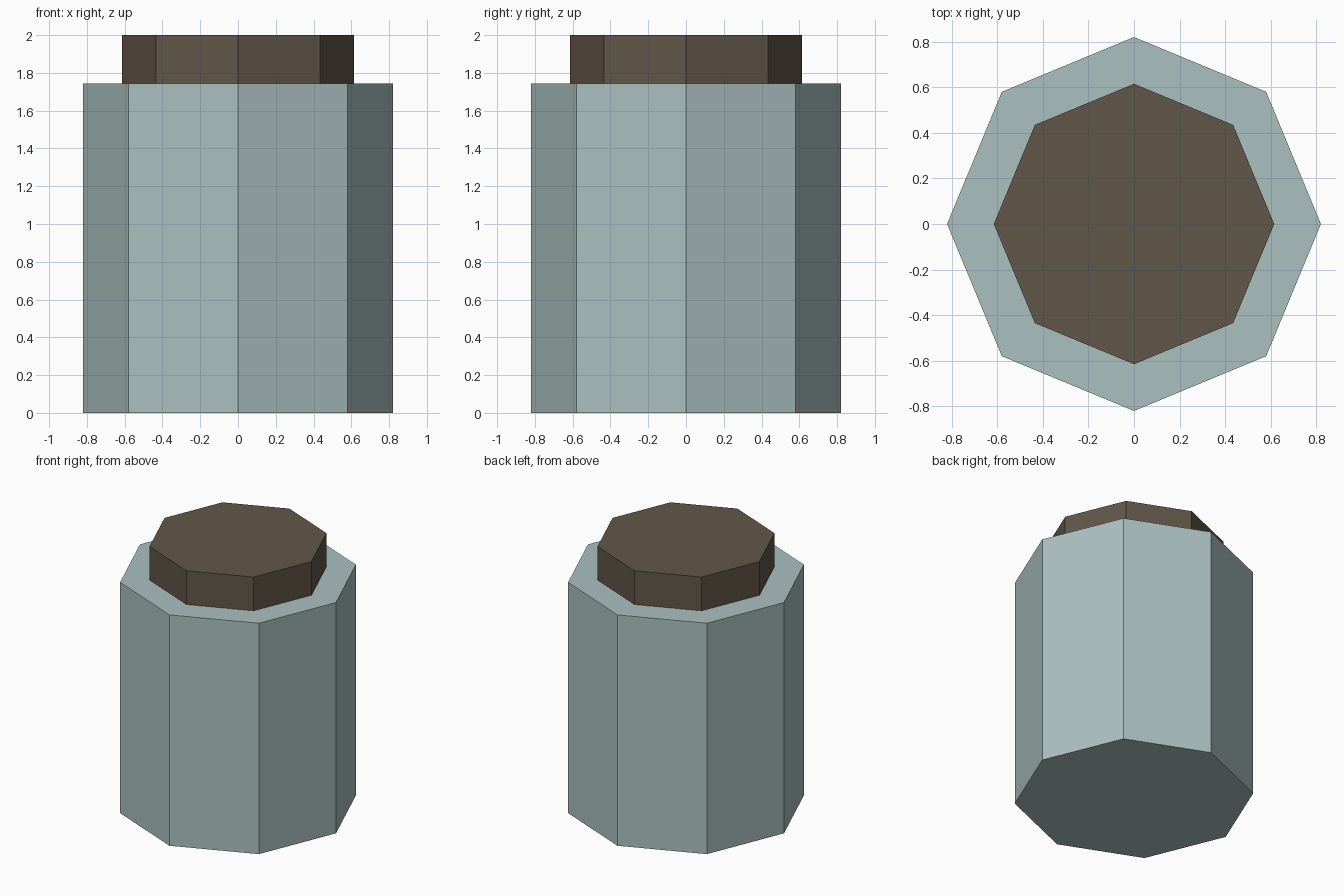
import bpy

cube = bpy.data.objects.get("Cube")
if cube:
    bpy.data.objects.remove(cube, do_unlink=True)


def make_material(name, rgb):
    mat = bpy.data.materials.new(name)
    mat.use_nodes = True
    color = (*rgb, 1.0)
    mat.diffuse_color = color
    mat.node_tree.nodes["Principled BSDF"].inputs["Base Color"].default_value = color
    return mat


def octagon_prism(name, radius, bottom, top, mat):
    """Eight-sided flat-shaded prism with corners on the x and y axes."""
    bpy.ops.mesh.primitive_cylinder_add(
        vertices=8, radius=radius, depth=top - bottom,
        location=(0, 0, (bottom + top) / 2))
    obj = bpy.context.object
    obj.name = name
    obj.data.materials.append(mat)
    return obj


glass = make_material("pale grey teal", (0.41, 0.53, 0.53))
cork = make_material("dark brown", (0.12, 0.093, 0.067))

# Jar body and its lid
octagon_prism("jar_body", 0.82, 0.0, 1.745, glass)
octagon_prism("jar_lid", 0.615, 1.745, 2.0, cork)
